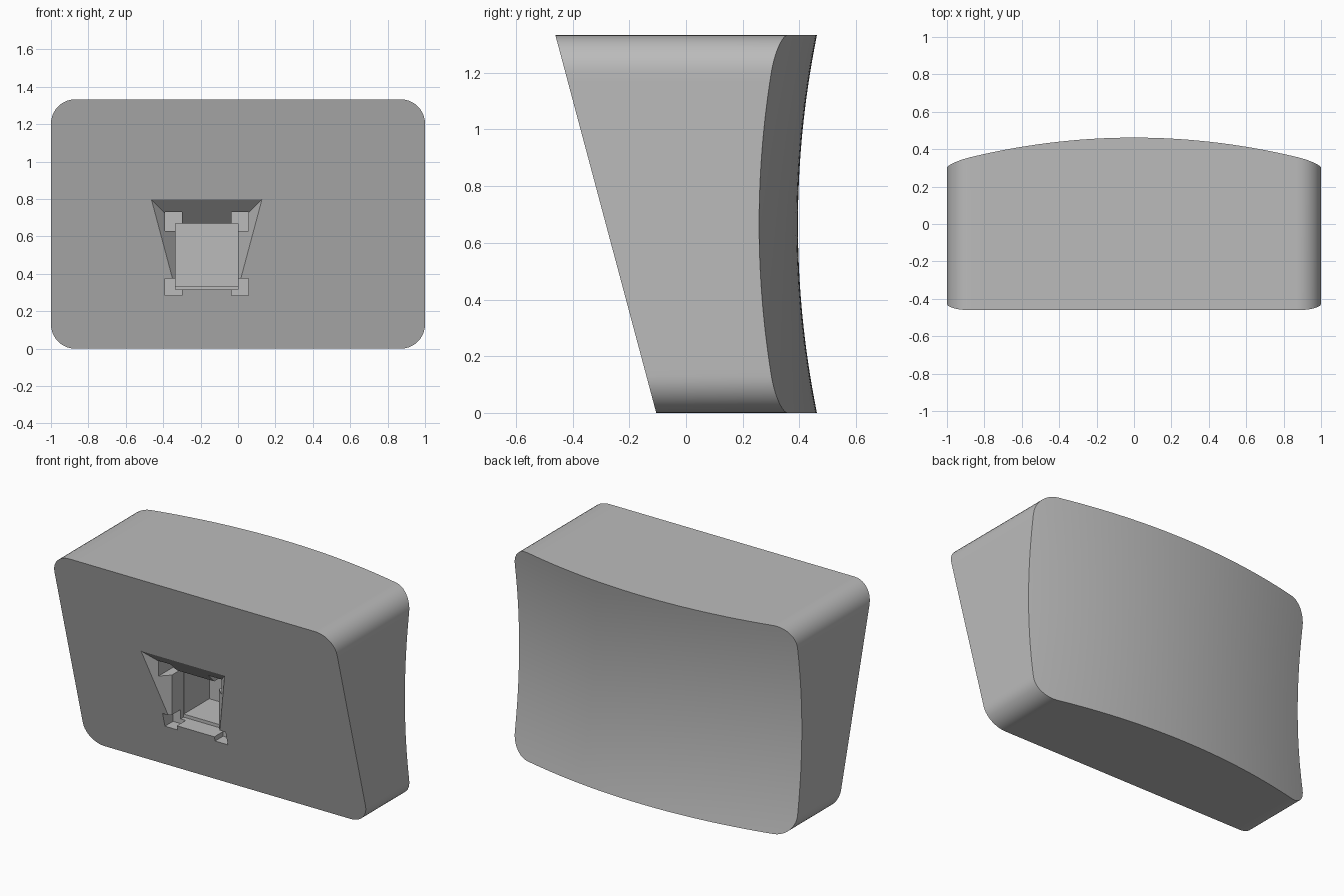
import bpy, bmesh, math

if "Cube" in bpy.data.objects:
    bpy.data.objects.remove(bpy.data.objects["Cube"], do_unlink=True)

H, R, ARC, ROWS, COLS = 1.333, 0.13, 10, 32, 36

mat = bpy.data.materials.new("plain grey")
mat.use_nodes = True
grey = (0.5, 0.5, 0.5, 1)
mat.diffuse_color = grey
mat.node_tree.nodes["Principled BSDF"].inputs["Base Color"].default_value = grey


def front_y(z):
    return -0.105 - 0.267 * z


def back_y(x, z):
    t = 2 * z / H - 1
    return 0.462 - 0.067 * (1 - t * t) - 0.137 * x * x


def make_object(name, bm):
    bmesh.ops.recalc_face_normals(bm, faces=bm.faces)
    mesh = bpy.data.meshes.new(name)
    bm.to_mesh(mesh)
    bm.free()
    mesh.materials.append(mat)
    obj = bpy.data.objects.new(name, mesh)
    bpy.context.collection.objects.link(obj)
    return obj


def make_body():
    # Columns across the width; each column's height follows the rounded corners
    arc = [(1 - R + R * math.sin(a), R - R * math.cos(a))
           for a in (math.pi / 2 * i / ARC for i in range(ARC + 1))]
    flat = [(-1 + R + 2 * (1 - R) * i / COLS, 0) for i in range(1, COLS)]
    columns = [(-x, d) for x, d in reversed(arc)] + flat + arc
    bm = bmesh.new()
    back = []
    for x, d in columns:
        zs = [d + (H - 2 * d) * j / ROWS for j in range(ROWS + 1)]
        back.append([bm.verts.new((x, back_y(x, z), z)) for z in zs])
    # Saddle-shaped back
    for a, b in zip(back, back[1:]):
        for j in range(ROWS):
            bm.faces.new((a[j], b[j], b[j + 1], a[j + 1]))
    # Side walls down to the sloping flat front
    rim = ([c[0] for c in back] + back[-1][1:]
           + [c[-1] for c in reversed(back[:-1])] + back[0][-2:0:-1])
    front = [bm.verts.new((v.co.x, front_y(v.co.z), v.co.z)) for v in rim]
    for i in range(len(rim)):
        k = (i + 1) % len(rim)
        bm.faces.new((rim[i], rim[k], front[k], front[i]))
    bm.faces.new(front)
    return make_object("body", bm)


def make_cutter(name, sections):
    # Each section is (y, x low, x high, z low, z high)
    bm = bmesh.new()
    rings = [[bm.verts.new(p) for p in ((a, y, c), (b, y, c), (b, y, d), (a, y, d))]
             for y, a, b, c, d in sections]
    for r, s in zip(rings, rings[1:]):
        for i in range(4):
            k = (i + 1) % 4
            bm.faces.new((r[i], r[k], s[k], s[i]))
    bm.faces.new(rings[0])
    bm.faces.new(rings[-1])
    obj = make_object(name, bm)
    obj.hide_render = True
    return obj


body = make_body()

# Socket: flared mouth, square bore and four corner notches
L, RT, B, T = -0.335, 0.0, 0.315, 0.67
flare = 0.21
cutters = [
    make_cutter("mouth_cutter", [
        (-0.19 - flare, L - flare, RT + flare, B - flare, T + flare),
        (-0.19, L, RT, B, T), (-0.07, L, RT, B, T)]),
    make_cutter("bore_cutter", [(y, L + 0.001, RT - 0.001, B + 0.02, T - 0.001)
                                for y in (-0.15, 0.187)]),
]
for x in (-0.39, -0.035):
    for z, h in ((0.285, 0.09), (0.63, 0.1)):
        cutters.append(make_cutter("notch_cutter", [(y, x, x + 0.09, z, z + h)
                                                    for y in (-0.45, -0.1)]))

bpy.context.view_layer.objects.active = body
for cutter in cutters:
    mod = body.modifiers.new("cut", "BOOLEAN")
    mod.operation = "DIFFERENCE"
    mod.solver = "EXACT"
    mod.object = cutter
    bpy.ops.object.modifier_apply(modifier=mod.name)
    bpy.data.objects.remove(cutter, do_unlink=True)

bpy.ops.object.select_all(action="DESELECT")
body.select_set(True)
bpy.ops.object.shade_smooth_by_angle(angle=math.radians(30))
